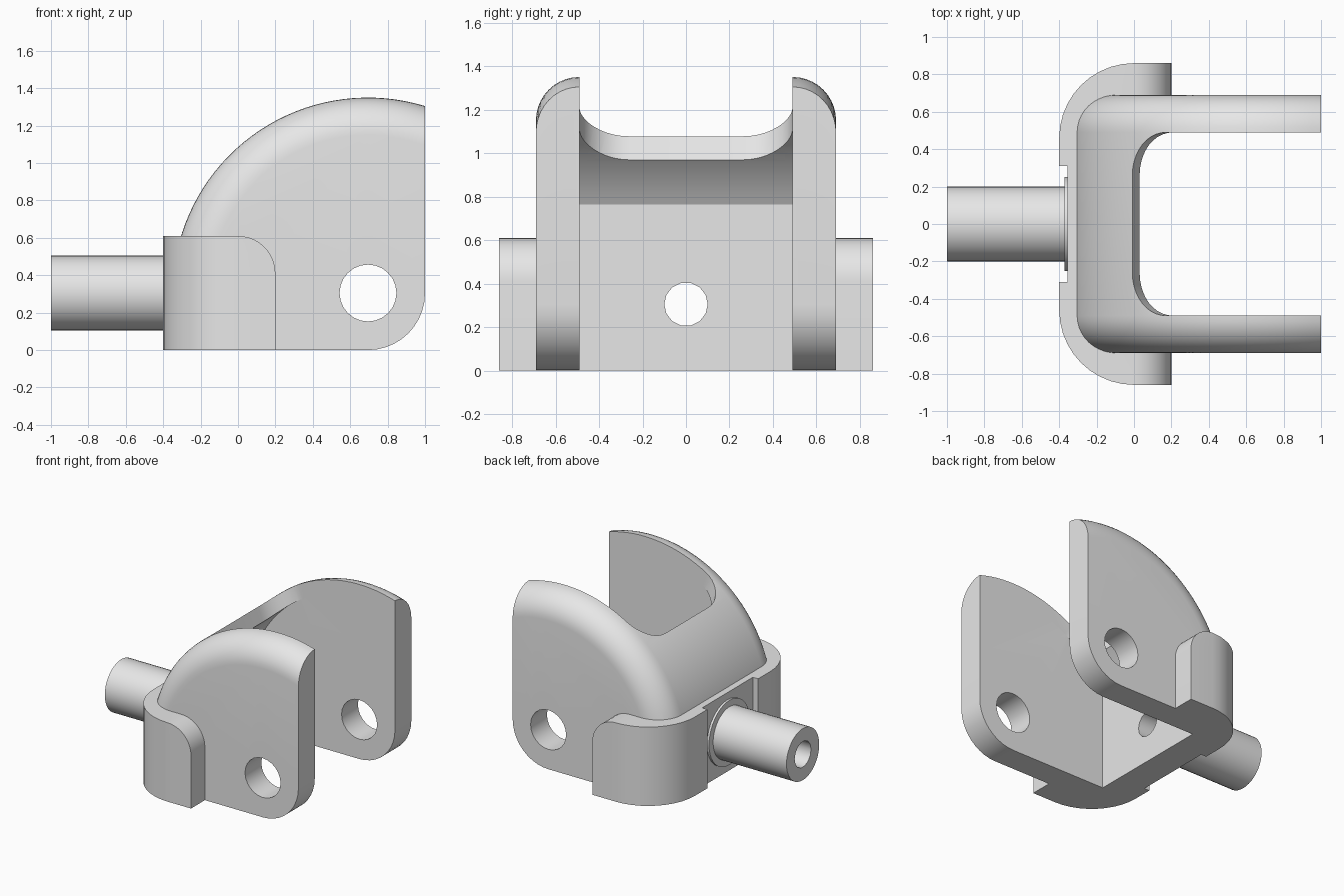
import bpy, bmesh
from math import pi, sin, cos, acos

if "Cube" in bpy.data.objects:
    bpy.data.objects.remove(bpy.data.objects["Cube"], do_unlink=True)

grey = bpy.data.materials.new("plain grey")
grey.diffuse_color = (0.8, 0.8, 0.8, 1)
grey.use_nodes = True
grey.node_tree.nodes["Principled BSDF"].inputs["Base Color"].default_value = (0.8, 0.8, 0.8, 1)

# Shared dimensions: pivot of the round back, and inner half width of the fork
PX, PZ = 0.695, 0.305
GAP = 0.49


def arc(cx, cy, r, a0, a1, n):
    return [(cx + r * cos(a0 + (a1 - a0) * i / n), cy + r * sin(a0 + (a1 - a0) * i / n))
            for i in range(n + 1)]


def loft(name, rings):
    """Skin equal-length rings of points and cap both ends."""
    bm = bmesh.new()
    rows = [[bm.verts.new(p) for p in ring] for ring in rings]
    n = len(rows[0])
    for a, b in zip(rows, rows[1:]):
        for i in range(n):
            j = (i + 1) % n
            bm.faces.new((a[i], a[j], b[j], b[i]))
    bm.faces.new(rows[0])
    bm.faces.new(rows[-1])
    bmesh.ops.recalc_face_normals(bm, faces=bm.faces)
    mesh = bpy.data.meshes.new(name)
    bm.to_mesh(mesh)
    bm.free()
    mesh.materials.append(grey)
    ob = bpy.data.objects.new(name, mesh)
    bpy.context.collection.objects.link(ob)
    return ob


def along_y(name, profile, y0, y1):
    return loft(name, [[(x, y, z) for x, z in profile] for y in (y0, y1)])


def along_x(name, r, x0, x1, n):
    circle = arc(0, PZ, r, 0, 2 * pi, n)[:-1]
    return loft(name, [[(x, y, z) for y, z in circle] for x in (x0, x1)])


def combine(target, tool, operation):
    mod = target.modifiers.new("combine", 'BOOLEAN')
    mod.operation = operation
    mod.solver = 'EXACT'
    mod.object = tool
    bpy.context.view_layer.objects.active = target
    bpy.ops.object.modifier_apply(modifier=mod.name)
    bpy.data.objects.remove(tool, do_unlink=True)


def smooth(ob):
    bpy.ops.object.select_all(action='DESELECT')
    ob.select_set(True)
    bpy.context.view_layer.objects.active = ob
    bpy.ops.object.shade_smooth_by_angle(angle=pi / 6)


# Yoke: quarter-round profile lofted across y, with rounded outer edges
def yoke_ring(y, inset):
    r = 1.045 - inset
    pts = arc(PX, PZ, r, acos((1 - PX) / r), pi, 36)
    pts += [(PX - r, 0)] + arc(PX, PZ, 1 - PX, -pi / 2, 0, 10)
    return [(x, y, z) for x, z in pts]


edge = [(GAP + 0.2 * sin(a), 0.2 * (1 - cos(a))) for a in [pi / 2 * i / 10 for i in range(11)]]
yoke = loft("yoke", [yoke_ring(-y, d) for y, d in reversed(edge)] + [yoke_ring(y, d) for y, d in edge])


# Collar: wraps round the back of the yoke, its cheeks rounded at the top
def collar_ring(z, end):
    pts = arc(0, 0.46, 0.4, pi / 2, pi, 10) + arc(0, -0.46, 0.4, pi, 1.5 * pi, 10)
    return [(x, y, z) for x, y in [(end, 0.86)] + pts + [(end, -0.86)]]


rounding = arc(0, 0.41, 0.2, 0, pi / 2, 10)
collar = loft("collar", [collar_ring(0, 0.2)] + [collar_ring(z, max(x, 0.002)) for x, z in rounding])
combine(yoke, collar, 'UNION')

# Hollow between the arms, with a curved ceiling and a flat back wall
inner = arc(PX, PZ, 0.94, pi / 2, pi - acos(0.82 / 0.94), 20)
hollow = [(-0.125, -0.1), (1.2, -0.1), (1.2, 1.245)] + inner
combine(yoke, along_y("hollow", hollow, -GAP, GAP), 'DIFFERENCE')


# Open top with rounded corners and a slightly sloping edge
def opening_ring(z):
    shift = 0.36 * (1.08 - z) - 0.01
    pts = [(1.5, GAP)] + arc(0.23, GAP - 0.23, 0.23, pi / 2, pi, 10)
    pts += arc(0.23, 0.23 - GAP, 0.23, pi, 1.5 * pi, 10) + [(1.5, -GAP)]
    return [(x + shift, y, z) for x, y in pts]


combine(yoke, loft("opening", [opening_ring(0.7), opening_ring(1.5)]), 'DIFFERENCE')

# Pin holes through both arms, bore through the back wall, slot in the collar
pin = arc(PX, PZ, 0.152, 0, 2 * pi, 24)[:-1]
combine(yoke, along_y("pin_hole", pin, -1, 1), 'DIFFERENCE')
combine(yoke, along_x("bore", 0.1, -0.6, 0, 14), 'DIFFERENCE')
slot = [(-0.6, -0.1), (-0.355, -0.1), (-0.355, 0.8), (-0.6, 0.8)]
combine(yoke, along_y("slot", slot, -0.31, 0.31), 'DIFFERENCE')
smooth(yoke)

# Hollow shaft and the thin washer at its root
for name, radius, x0, x1 in (("shaft", 0.2, -1, -0.352), ("washer", 0.25, -0.372, -0.352)):
    part = along_x(name, radius, x0, x1, 40)
    combine(part, along_x("bore", 0.1, -1.2, 0, 14), 'DIFFERENCE')
    smooth(part)
